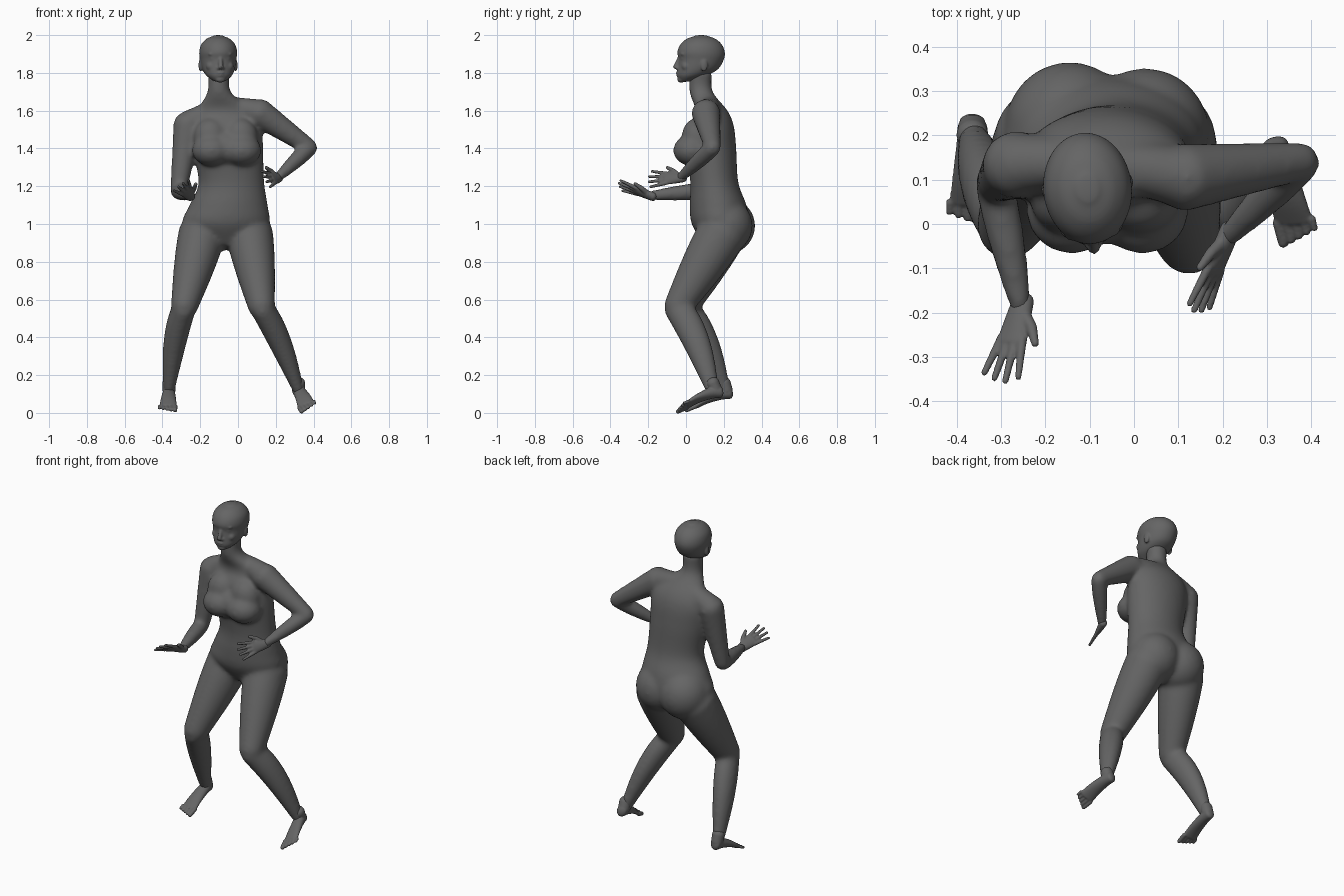
import bpy, bmesh, math
from mathutils import Vector, Matrix

cube = bpy.data.objects.get("Cube")
if cube:
    bpy.data.objects.remove(cube)

skin = bpy.data.materials.new("dark_grey")
skin.use_nodes = True
grey = (0.13, 0.13, 0.13, 1)
skin.diffuse_color = grey
skin.node_tree.nodes["Principled BSDF"].inputs["Base Color"].default_value = grey

RIGHT, BACK, UP = Vector((-1, 0, 0)), Vector((0, 1, 0)), Vector((0, 0, 1))


def mix(start, end, amount):
    return start + (end - start) * amount


def spline(rows, steps=5):
    """Catmull-Rom through rows of x, y, z, half width, half depth."""
    last = len(rows) - 1
    out = []
    for i in range(last):
        near = [rows[max(0, min(last, i + k))] for k in (-1, 0, 1, 2)]
        for step in range(steps):
            t = step / steps
            out.append([b + t * (c - a + t * (2 * a - 5 * b + 4 * c - d + t * (3 * (b - c) + d - a))) / 2
                        for a, b, c, d in zip(*near)])
    return out + [list(rows[-1])]


def loft(bm, rows, across=RIGHT, axis=None, dome=0.8, sides=24):
    """Skin of elliptical rings along a path, with rounded ends."""
    rows = spline(rows)
    points = [Vector(row[:3]) for row in rows]
    frames = []
    for i, (x, y, z, width, depth) in enumerate(rows):
        tangent = axis or points[min(i + 1, len(points) - 1)] - points[max(i - 1, 0)]
        frames.append((points[i], tangent.normalized(), width, depth))

    def cap(frame, sign):
        centre, tangent, width, depth = frame
        reach = tangent * sign * min(width, depth) * dome
        return [(centre + reach * math.sin(angle), tangent, width * math.cos(angle), depth * math.cos(angle))
                for angle in (0.5, 0.9, 1.3)]

    frames = cap(frames[0], -1)[::-1] + frames + cap(frames[-1], 1)
    rings = []
    for centre, tangent, width, depth in frames:
        u = (across - tangent * across.dot(tangent)).normalized()
        v = tangent.cross(u)
        angles = [math.tau * j / sides for j in range(sides)]
        rings.append([bm.verts.new(centre + u * width * math.cos(q) + v * depth * math.sin(q)) for q in angles])
    for lower, upper in zip(rings, rings[1:]):
        for j in range(sides):
            k = (j + 1) % sides
            bm.faces.new((lower[j], lower[k], upper[k], upper[j]))
    bm.faces.new(rings[0][::-1])
    bm.faces.new(rings[-1])


def limb(bm, start, end, thick, thin, bulge=0.0, bow=Vector(), flat=1.0, across=RIGHT, sides=24):
    """Tapered limb between two joints, with a muscle bulge and a bowed path."""
    rows = []
    for t in (0, 0.2, 0.4, 0.6, 0.8, 1):
        swell = math.sin(math.pi * t ** 0.8)
        radius = mix(thick, thin, t) + bulge * swell
        rows.append((*(mix(start, end, t) + bow * swell), radius * flat, radius))
    loft(bm, rows, across, sides=sides)


def ball(bm, centre, radii):
    place = Matrix.Translation(centre) @ Matrix.Diagonal((*radii, 1))
    bmesh.ops.create_uvsphere(bm, u_segments=24, v_segments=16, radius=1, matrix=place)


def finish(bm, name, voxel, smoothing):
    """Fuse the overlapping forms into one smooth skin."""
    bmesh.ops.recalc_face_normals(bm, faces=bm.faces)
    mesh = bpy.data.meshes.new(name)
    bm.to_mesh(mesh)
    bm.free()
    mesh.materials.append(skin)
    part = bpy.data.objects.new(name, mesh)
    bpy.context.collection.objects.link(part)
    fuse = part.modifiers.new("fuse", "REMESH")
    fuse.mode = "VOXEL"
    fuse.voxel_size = voxel
    fuse.use_smooth_shade = True
    soften = part.modifiers.new("soften", "SMOOTH")
    soften.factor = 0.5
    soften.iterations = smoothing
    return part


# Joints of the pose
neck = Vector((-0.08, 0.12, 1.63))
right_shoulder, left_shoulder = Vector((-0.265, 0.135, 1.53)), Vector((0.11, 0.105, 1.59))
right_elbow, left_elbow = Vector((-0.315, 0.09, 1.175)), Vector((0.38, 0.142, 1.405))
right_wrist, left_wrist = Vector((-0.255, -0.19, 1.15)), Vector((0.21, -0.03, 1.245))
right_hip, left_hip = Vector((-0.19, 0.19, 0.95)), Vector((0.06, 0.19, 0.95))
right_knee, left_knee = Vector((-0.285, -0.01, 0.56)), Vector((0.125, -0.045, 0.56))
right_ankle, left_ankle = Vector((-0.365, 0.2, 0.12)), Vector((0.32, 0.14, 0.12))

# Torso and neck
bm = bmesh.new()
torso = [(-0.06, 0.18, 0.9, 0.13, 0.09), (-0.065, 0.18, 1, 0.228, 0.15), (-0.05, 0.17, 1.1, 0.207, 0.15),
         (-0.035, 0.15, 1.22, 0.174, 0.127), (-0.055, 0.133, 1.4, 0.188, 0.133), (-0.065, 0.135, 1.52, 0.19, 0.118),
         (-0.07, 0.135, 1.6, 0.15, 0.085), (-0.1, 0.08, 1.7, 0.062, 0.062), (-0.1, 0.078, 1.8, 0.06, 0.06)]
loft(bm, torso, axis=UP, dome=0.3, sides=40)
ball(bm, (-0.06, 0.035, 1.4), (0.09, 0.08, 0.085))
for side in (-1, 1):
    ball(bm, (side * 0.08 - 0.06, 0.03, 1.39), (0.104, 0.098, 0.083))
    ball(bm, (side * 0.08 - 0.065, 0.055, 1.46), (0.09, 0.078, 0.1))
    ball(bm, (side * 0.085 - 0.06, 0.21 - side * 0.007, 0.99), (0.147, 0.15, 0.15))

# Shoulders and arms
for shoulder, elbow, wrist in ((right_shoulder, right_elbow, right_wrist), (left_shoulder, left_elbow, left_wrist)):
    across = RIGHT if shoulder is right_shoulder else BACK
    limb(bm, neck, shoulder, 0.05, 0.07, bow=BACK * 0.01, across=BACK)
    limb(bm, shoulder, elbow, 0.077, 0.044, across=across)
    limb(bm, elbow, wrist, 0.044, 0.025, bulge=0.006, across=across)

# Legs
for side, hip, knee, ankle in ((-1, right_hip, right_knee, right_ankle), (1, left_hip, left_knee, left_ankle)):
    limb(bm, hip, knee, 0.132, 0.075, bulge=0.007, flat=0.95)
    limb(bm, knee, ankle, 0.075, 0.036, bulge=0.014, bow=Vector((side * 0.015, 0.022, 0)), flat=0.84)
finish(bm, "body", 0.011, 14)

# Head, built about its own centre line and turned a little to its left
bm = bmesh.new()
skull = [(0, -0.08, 1.76, 0.036, 0.036), (0, -0.05, 1.785, 0.067, 0.078), (0, -0.018, 1.82, 0.086, 0.108),
         (0, 0, 1.87, 0.096, 0.12), (0, 0, 1.91, 0.1, 0.126), (0, 0, 1.95, 0.09, 0.11),
         (0, 0, 1.98, 0.062, 0.077), (0, 0, 1.994, 0.03, 0.037)]
loft(bm, skull, axis=UP, dome=0.2, sides=40)
limb(bm, Vector((0, -0.114, 1.885)), Vector((0, -0.137, 1.83)), 0.009, 0.013)
ball(bm, (0, -0.118, 1.8), (0.024, 0.017, 0.007))
ball(bm, (0, -0.116, 1.787), (0.021, 0.017, 0.008))
ball(bm, (0, -0.106, 1.765), (0.026, 0.021, 0.017))
for side in (-1, 1):
    ball(bm, (side * 0.036, -0.098, 1.876), (0.017, 0.014, 0.01))   # eye
    ball(bm, (side * 0.034, -0.1, 1.9), (0.03, 0.016, 0.011))       # brow
    ball(bm, (side * 0.045, -0.084, 1.835), (0.028, 0.026, 0.026))  # cheek
    ball(bm, (side * 0.013, -0.125, 1.825), (0.009, 0.011, 0.008))  # nostril
    ball(bm, (side * 0.094, 0.006, 1.84), (0.01, 0.019, 0.033))     # ear
head = finish(bm, "head", 0.0055, 5)
head.location = (-0.105, 0.08, 0)
head.rotation_euler.z = math.radians(6)


def hand(name, wrist, forward, thumb_side):
    bm = bmesh.new()
    f = forward.normalized()
    u = (thumb_side - f * thumb_side.dot(f)).normalized()

    def at(along, side):
        return wrist + f * along + u * side

    # Palm, four spread fingers, thumb in two parts
    loft(bm, [(*at(-0.02, 0), 0.025, 0.022), (*at(0.02, 0), 0.031, 0.02), (*at(0.085, 0), 0.038, 0.013)], across=u)
    for finger in range(4):
        length = 0.1 - 0.012 * abs(finger - 1.3)
        side = 0.028 - 0.0185 * finger
        limb(bm, at(0.075, side), at(0.085 + length, side * 1.7), 0.011, 0.0075, across=u, sides=12)
    knuckle = at(0.045, 0.043)
    limb(bm, at(0.015, 0.012), knuckle, 0.016, 0.013, across=f, sides=12)
    limb(bm, knuckle, at(0.085, 0.066), 0.013, 0.009, across=f, sides=12)
    finish(bm, name, 0.0045, 2)


hand("right_hand", right_wrist, Vector((-0.3, -1, 0.35)), Vector((0.8, 0, 0.5)))
hand("left_hand", left_wrist, Vector((-0.4, -1, -0.05)), Vector((-0.5, 0, 0.85)))


def foot(name, ankle, heel, toe_base, little_toe_side):
    bm = bmesh.new()
    u = little_toe_side.normalized()
    f = (toe_base - heel).normalized()
    limb(bm, ankle + UP * 0.04, mix(ankle, heel, 0.5), 0.036, 0.034)
    # Heel, instep and ball
    rows = []
    for t in (0, 0.3, 0.7, 1):
        arch = UP * 0.012 * math.sin(math.pi * t)
        rows.append((*(mix(heel, toe_base, t) + arch), mix(0.03, 0.047, t), mix(0.036, 0.014, t)))
    loft(bm, rows, across=u, dome=0.6)
    # Toes shrink from the big toe outward
    for toe in range(5):
        root = toe_base + u * (0.021 * toe - 0.038)
        limb(bm, root, root + f * (0.054 - 0.007 * toe), 0.013 - 0.001 * toe, 0.012 - 0.001 * toe, across=u, sides=12)
    finish(bm, name, 0.0045, 3)


foot("right_foot", right_ankle, Vector((-0.365, 0.23, 0.11)), Vector((-0.37, 0.05, 0.035)), RIGHT)
foot("left_foot", left_ankle, Vector((0.318, 0.178, 0.115)), Vector((0.36, 0.008, 0.043)), Vector((0.9, 0.1, 0.4)))
